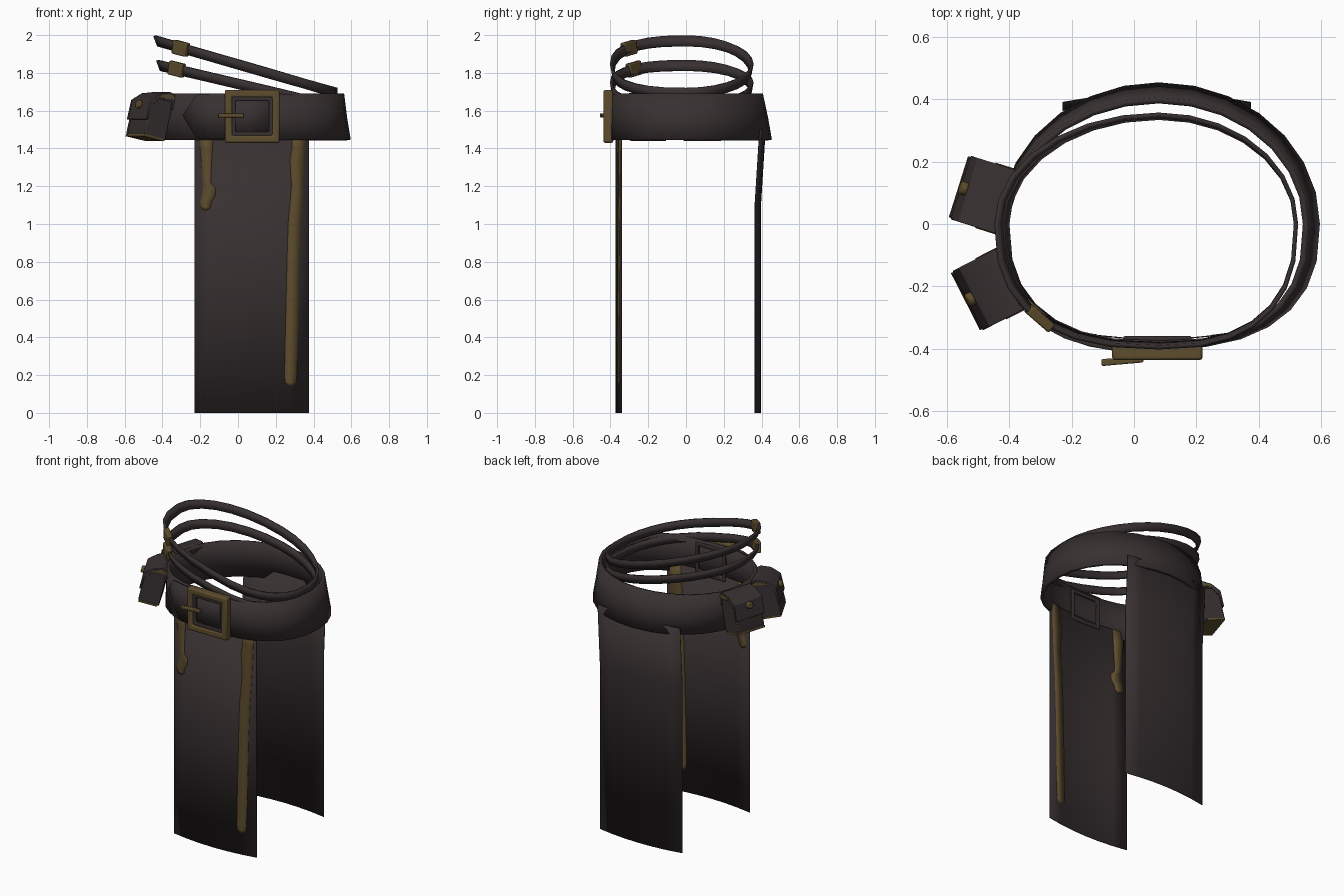
import bpy, bmesh, math
from mathutils import Matrix, Vector

if "Cube" in bpy.data.objects:
    bpy.data.objects.remove(bpy.data.objects["Cube"])

def material(name, rgb):
    m = bpy.data.materials.new(name)
    m.diffuse_color = (*rgb, 1)
    m.use_nodes = True
    m.node_tree.nodes["Principled BSDF"].inputs["Base Color"].default_value = m.diffuse_color
    return m

LEATHER = material("dark_leather", (0.040, 0.030, 0.031))
BRASS = material("aged_brass", (0.112, 0.074, 0.027))

def build(name, verts, faces, mat, thick=0, bevel=0, matrix=Matrix()):
    me = bpy.data.meshes.new(name)
    me.from_pydata([matrix @ Vector(v) for v in verts], [], faces)
    bm = bmesh.new()
    bm.from_mesh(me)
    bmesh.ops.recalc_face_normals(bm, faces=bm.faces)
    bm.to_mesh(me)
    bm.free()
    me.materials.append(mat)
    ob = bpy.data.objects.new(name, me)
    bpy.context.collection.objects.link(ob)
    if thick:
        s = ob.modifiers.new("thickness", 'SOLIDIFY')
        s.thickness, s.offset = thick, 0
    if bevel:
        b = ob.modifiers.new("bevel", 'BEVEL')
        b.width, b.segments = bevel, 2
    bpy.ops.object.select_all(action='DESELECT')
    bpy.context.view_layer.objects.active = ob
    ob.select_set(True)
    bpy.ops.object.shade_smooth_by_angle(angle=math.radians(30))
    return ob

def grid(name, rows, mat, closed=False, wrap=False, **kw):
    """Skin of quads through equal-length rows of points."""
    n, k = len(rows), len(rows[0])
    faces = [(i*k + j, (i+1) % n*k + j, (i+1) % n*k + (j+1) % k, i*k + (j+1) % k)
             for i in range(n if closed else n-1) for j in range(k if wrap else k-1)]
    return build(name, [p for r in rows for p in r], faces, mat, **kw)

def prism(name, profile, y0, y1, mat, **kw):
    """Profile in x-z extruded along y."""
    n = len(profile)
    verts = [(x, y, z) for y in (y0, y1) for x, z in profile]
    faces = [tuple(range(n)), tuple(range(2*n-1, n-1, -1))]
    faces += [(i, (i+1) % n, (i+1) % n + n, i + n) for i in range(n)]
    return build(name, verts, faces, mat, **kw)

def rect(x0, x1, z0, z1):
    return [(x0, z0), (x1, z0), (x1, z1), (x0, z1)]

def frame(name, x0, x1, z0, z1, bar, y0, y1, mat, bevel):
    outer, inner = rect(x0, x1, z0, z1), rect(x0+bar, x1-bar, z0+bar, z1-bar)
    rows = [[(a[0], y0, a[1]), (a[0], y1, a[1]), (b[0], y1, b[1]), (b[0], y0, b[1])]
            for a, b in zip(outer, inner)]
    return grid(name, rows, mat, closed=True, wrap=True, bevel=bevel)

CX = 0.08

def waist(t, left, right, front, back):
    """Waist outline: round at the back, squarer at the front."""
    c, s = math.cos(t), math.sin(t)
    e = 0.8 if s < 0 else 1.0
    x = math.copysign(abs(c)**e, c) * (right if c > 0 else left)
    y = math.copysign(abs(s)**e, s) * (back if s > 0 else front)
    return CX + x, y

def front_y(x, r=0.51, d=0.395):
    return -d * (1 - min(1, abs((x - CX)/r))**2.5)**0.4

# main belt, flaring towards the bottom at the back and right
N = 28
rows = []
for i in range(N):
    t = 2*math.pi*i/N
    rows.append([(*waist(t, .50, .507, .392, .445), 1.445),
                 (*waist(t, .495, .488, .39, .425), 1.56),
                 (*waist(t, .49, .472, .385, .397), 1.69)])
grid("belt", rows, LEATHER, closed=True, thick=0.02)

# pointed loose end of the belt lying over it
tip = [(-.285, 1.57, 1.58), (-.22, 1.455, 1.685), (-.14, 1.45, 1.69), (-.06, 1.45, 1.69),
       (.06, 1.45, 1.69), (.2, 1.46, 1.68)]
grid("belt_end", [[(x, front_y(x) - .012, a), (x, front_y(x) - .012, b)] for x, a, b in tip],
     LEATHER, thick=0.014)

# two thin slanted straps rising to the left
for name, z0, slope, left in (("upper_strap", 1.845, .29, .51), ("lower_strap", 1.742, .235, .495)):
    rows = []
    for i in range(N):
        t = 2*math.pi*i/N
        rows.append([(*waist(t, left + f, .44, .39 + f/2, .345 + f/2),
                      z0 - slope*waist(t, left, .44, .39, .345)[0] + dz)
                     for f, dz in ((-.008, -.027), (.012, .027))])
    grid(name, rows, LEATHER, closed=True, thick=0.014)

# brass sliders on the straps
for name, x, y, z in (("upper_slider", -.303, -.302, 1.93), ("lower_slider", -.325, -.275, 1.82)):
    m = (Matrix.Translation((x, y, z)) @ Matrix.Rotation(math.radians(-41), 4, 'Z')
         @ Matrix.Rotation(math.radians(11), 4, 'Y'))
    prism(name, rect(-.048, .048, -.037, .037), -.017, .017, BRASS, bevel=.006, matrix=m)

# hanging cloth panels, front and back
def panel_y(x):
    return -.37 + .03*((x - .0725)/.3025)**2

XS = [-.23 + .605*i/6 for i in range(7)]
grid("front_panel", [[(x, panel_y(x), z) for z in (0, .75, 1.5)] for x in XS], LEATHER, thick=.004)
grid("back_panel", [[(x, .025 - panel_y(x) + f, z) for z, f in ((0, 0), (1.1, 0), (1.5, .025))]
                    for x in XS], LEATHER, thick=.004)

# brass stripes showing on both faces of the front panel: (z, x left, x right)
long_stripe = [(1.5, .285, .355), (1.4, .285, .355), (1.34, .275, .352), (1.2, .283, .345),
               (1.0, .265, .332), (.75, .258, .322), (.4, .25, .315), (.19, .246, .31),
               (.16, .25, .305), (.145, .265, .29)]
short_stripe = [(1.5, -.2, -.13), (1.4, -.2, -.135), (1.22, -.185, -.145), (1.19, -.185, -.12),
                (1.15, -.19, -.12), (1.12, -.2, -.14), (1.09, -.2, -.145), (1.075, -.185, -.16)]
for name, pts in (("long_stripe", long_stripe), ("short_stripe", short_stripe)):
    grid(name, [[(x, panel_y(x) - .001, z) for x in (a, (a+b)/2, b)] for z, a, b in pts],
         BRASS, thick=.0095)

# large square buckle with leather backing and prong
frame("buckle", -.07, .22, 1.43, 1.71, .038, -.437, -.385, BRASS, .009)
frame("buckle_backing", -.035, .185, 1.465, 1.675, .022, -.425, -.36, LEATHER, .005)
prong = (Matrix.Translation((0, -.436, 1.575)) @ Matrix.Rotation(math.radians(5), 4, 'Z'))
prism("prong", rect(-.105, .03, -.011, .011), -.011, .011, BRASS, bevel=.005, matrix=prong)

# two pouches on the left hip, bottoms tilted outward
body = [(0, 0), (.125, 0), (.13, .02), (.13, .17), (.09, .22), (0, .22)]
flap = [(-.004, .17), (-.004, .248), (.03, .258), (.09, .238), (.14, .19), (.14, .085),
        (.128, .085), (.126, .16), (.085, .21), (.01, .21), (.008, .17)]
circle = [(.023*math.cos(i*math.pi/5), .023*math.sin(i*math.pi/5)) for i in range(10)]
for side, x, y, ang in (("rear", -.445, .082, 162.5), ("fore", -.43, -.193, 207)):
    m = (Matrix.Translation((x, y, 1.44)) @ Matrix.Rotation(math.radians(ang), 4, 'Z')
         @ Matrix.Rotation(math.radians(-13), 4, 'Y'))
    prism(side + "_pouch", body, -.1, .1, LEATHER, bevel=.006, matrix=m)
    prism(side + "_pouch_flap", flap, -.107, .107, LEATHER, bevel=.003, matrix=m)
    prism(side + "_pouch_trim", rect(.01, .127, -.004, .008), -.103, .103, BRASS, matrix=m)
    for s in (-1, 1):  # brass edging along the flap sides
        prism(side + "_flap_edge", [(0, .236), (.03, .246), (.085, .228), (.085, .218), (0, .224)],
              s*.104, s*.110, BRASS, matrix=m)
    stud = m @ Matrix.Translation((.138, 0, .165)) @ Matrix.Rotation(math.radians(90), 4, 'Z')
    prism(side + "_pouch_stud", circle, -.022, .005, BRASS, bevel=.006, matrix=stud)
